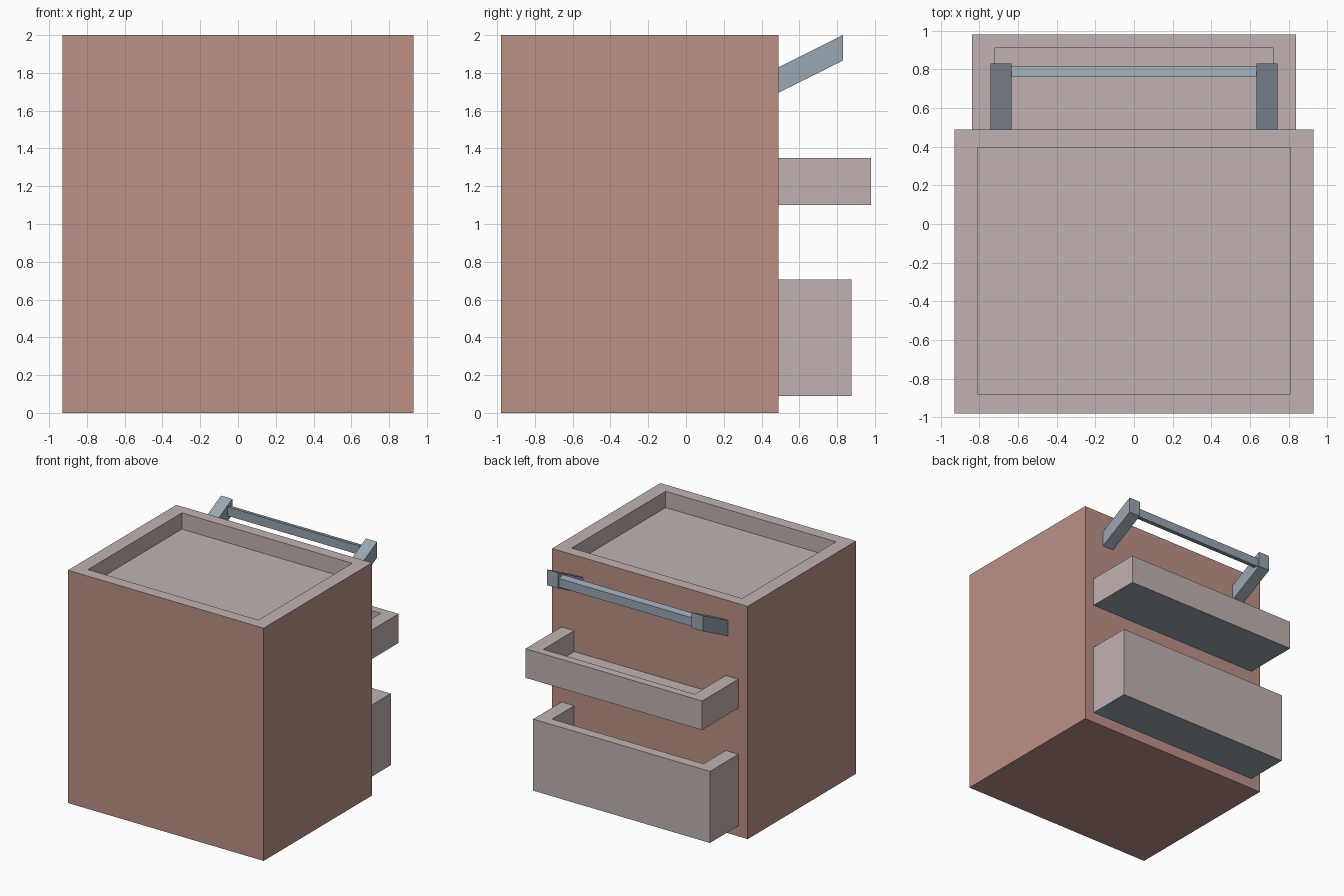
import bpy, bmesh
from mathutils import Vector

cube = bpy.data.objects.get("Cube")
if cube:
    bpy.data.objects.remove(cube, do_unlink=True)


def material(name, rgb):
    mat = bpy.data.materials.new(name)
    mat.use_nodes = True
    mat.diffuse_color = (*rgb, 1)
    mat.node_tree.nodes["Principled BSDF"].inputs["Base Color"].default_value = (*rgb, 1)
    return mat


BRICK = material("dusty brick", (0.50, 0.285, 0.243))
PLASTER = material("pale plaster", (0.53, 0.45, 0.437))
STEEL = material("blue grey steel", (0.32, 0.385, 0.45))


def finish(name, bm, mats, rule=None):
    bmesh.ops.recalc_face_normals(bm, faces=bm.faces)
    bm.normal_update()
    if rule:
        for face in bm.faces:
            face.material_index = rule(face)
    mesh = bpy.data.meshes.new(name)
    bm.to_mesh(mesh)
    bm.free()
    for mat in mats:
        mesh.materials.append(mat)
    obj = bpy.data.objects.new(name, mesh)
    bpy.context.scene.collection.objects.link(obj)
    return obj


def prism(bm, points, offset):
    """Extrude a closed outline along an offset vector."""
    base = bm.faces.new([bm.verts.new(p) for p in points])
    new = bmesh.ops.extrude_face_region(bm, geom=[base], use_keep_orig=True)["geom"]
    verts = [v for v in new if isinstance(v, bmesh.types.BMVert)]
    bmesh.ops.translate(bm, verts=verts, vec=Vector(offset))


def rectangle(x0, x1, y0, y1, z):
    return [(x0, y0, z), (x1, y0, z), (x1, y1, z), (x0, y1, z)]


def underside(face):
    return int(face.normal.z < -0.5)


# Main block with a shallow recessed roof behind a raised rim
WALL = 0.49
HEIGHT = 2.0
bm = bmesh.new()
prism(bm, rectangle(-0.93, 0.93, -0.98, WALL, 0), (0, 0, HEIGHT))
bmesh.ops.recalc_face_normals(bm, faces=bm.faces)
top = max(bm.faces, key=lambda f: f.calc_center_median().z)
for depth in (0, 0.14):
    top = bmesh.ops.extrude_discrete_faces(bm, faces=[top])["faces"][0]
    for v in top.verts:
        v.co.x = 0.81 if v.co.x > 0 else -0.81
        v.co.y = 0.395 if v.co.y > 0 else -0.88
        v.co.z = HEIGHT - depth


def block_colour(face):
    c = face.calc_center_median()
    recessed = abs(c.x) < 0.9 and -0.95 < c.y < 0.45 and c.z > 1.5
    return int(recessed or face.normal.z > 0.5)


finish("main_block", bm, [BRICK, PLASTER], block_colour)


# Open trays on the back wall, with steel undersides
def tray(name, z0, z1, outer, inner, floor):
    bm = bmesh.new()
    outline = [(-0.84, WALL), (-0.84, outer), (0.84, outer), (0.84, WALL),
               (0.72, WALL), (0.72, inner), (-0.72, inner), (-0.72, WALL)]
    prism(bm, [(x, y, z0) for x, y in outline], (0, 0, z1 - z0))
    prism(bm, rectangle(-0.72, 0.72, WALL, inner, z0), (0, 0, floor))
    finish(name, bm, [PLASTER, STEEL], underside)


tray("upper_tray", 1.10, 1.35, 0.98, 0.91, 0.07)
tray("lower_tray", 0.09, 0.705, 0.875, 0.79, 0.08)

# Slanted brackets, mirrored left and right
for side, sign in (("left", 1), ("right", -1)):
    bm = bmesh.new()
    profile = [(WALL, 1.695), (0.83, 1.865), (0.83, HEIGHT), (WALL, 1.83)]
    prism(bm, [(sign * 0.635, y, z) for y, z in profile], (sign * 0.107, 0, 0))
    finish(side + "_bracket", bm, [STEEL])

# Rail between the brackets, leaning slightly
bm = bmesh.new()
profile = [(0.765, 1.88), (0.815, 1.87), (0.815, 1.945), (0.763, 1.958)]
prism(bm, [(-0.635, y, z) for y, z in profile], (1.27, 0, 0))
finish("rail", bm, [STEEL])
